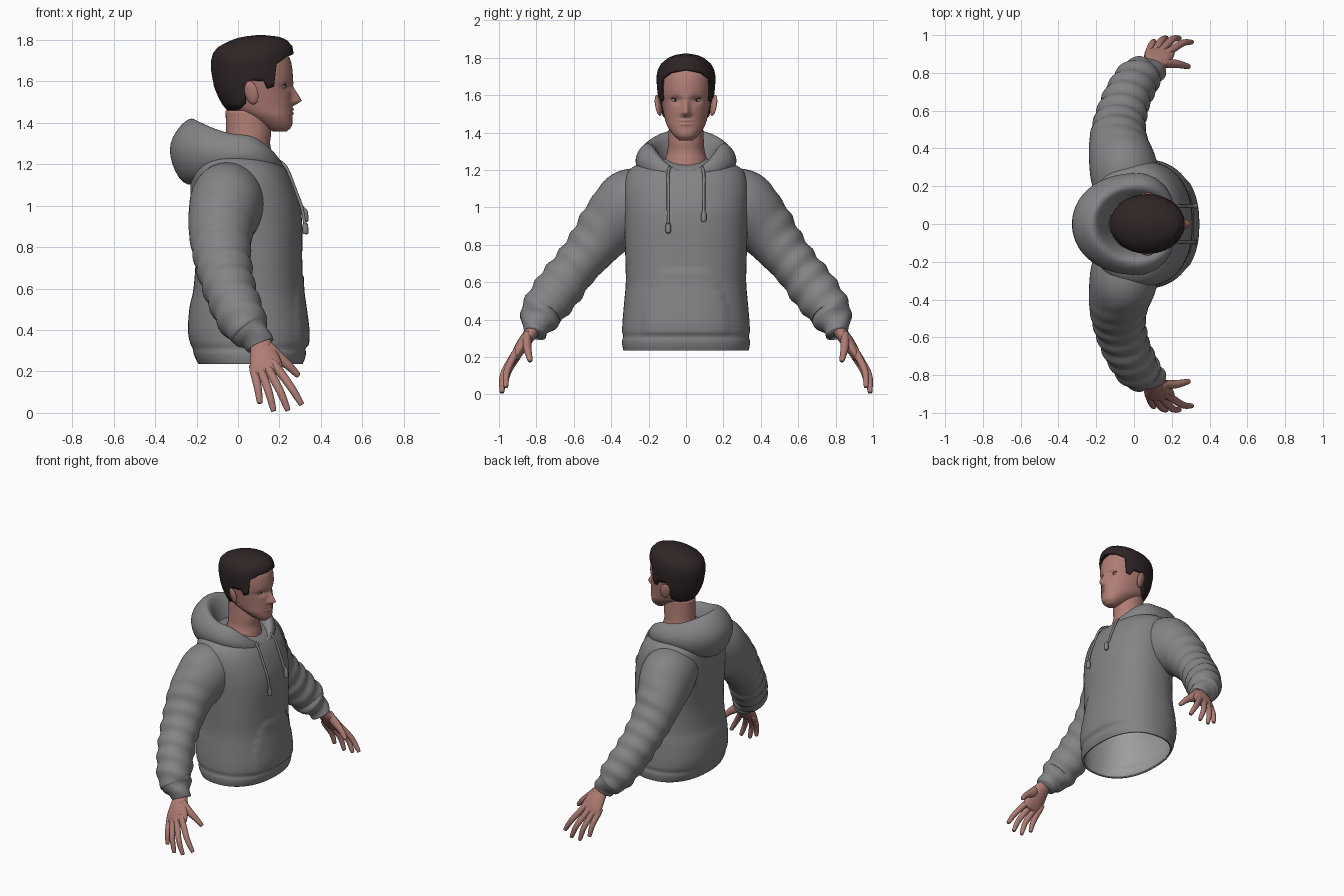
import bpy, bmesh, math
from mathutils import Vector, Matrix, Euler

if "Cube" in bpy.data.objects:
    bpy.data.objects.remove(bpy.data.objects["Cube"])


def material(name, rgb):
    m = bpy.data.materials.new(name)
    m.diffuse_color = (*rgb, 1)
    m.use_nodes = True
    m.node_tree.nodes["Principled BSDF"].inputs["Base Color"].default_value = m.diffuse_color
    return m


GREY = material("grey_fabric", (0.23, 0.228, 0.24))
LINING = material("light_lining", (0.34, 0.34, 0.355))
SKIN = material("skin", (0.43, 0.205, 0.175))
HAIR = material("dark_hair", (0.028, 0.018, 0.018))
WHITE = material("eye_white", (0.5, 0.42, 0.4))


def finish(name, bm, mat):
    bmesh.ops.recalc_face_normals(bm, faces=bm.faces)
    me = bpy.data.meshes.new(name)
    bm.to_mesh(me)
    bm.free()
    me.materials.append(mat)
    for f in me.polygons:
        f.use_smooth = True
    ob = bpy.data.objects.new(name, me)
    bpy.context.collection.objects.link(ob)
    return ob


def skin_rows(bm, rows, wrap=False, caps=(True, True)):
    """Skin a list of closed rings; wrap joins the last ring to the first."""
    vs = [[bm.verts.new(p) for p in r] for r in rows]
    n, m = len(rows), len(rows[0])
    for i in range(n if wrap else n - 1):
        a, b = vs[i], vs[(i + 1) % n]
        for j in range(m):
            k = (j + 1) % m
            bm.faces.new((a[j], a[k], b[k], b[j]))
    if not wrap:
        for cap, ring in zip(caps, (vs[0], vs[-1])):
            if cap:
                bm.faces.new(ring)


def spline(pts, k):
    """Smooth in-between rings through the given ones."""
    out = []
    for i in range(len(pts) - 1):
        a, b, c, d = pts[max(i - 1, 0)], pts[i], pts[i + 1], pts[min(i + 2, len(pts) - 1)]
        for s in range(k):
            t = s / k
            out.append([.5 * (2 * q + (r - p) * t + (2 * p - 5 * q + 4 * r - w) * t * t
                              + (3 * q - p - 3 * r + w) * t ** 3) for p, q, r, w in zip(a, b, c, d)])
    return out + [list(pts[-1])]


def loft_rows(rings, n=32, p=2.0, flat=False, k=5):
    """Rings are (x, y, z, radius along x, radius across)."""
    rings = spline(rings, k)
    c = [Vector(r[:3]) for r in rings]
    rows = []
    for i, r in enumerate(rings):
        t = Vector((0, 0, 1)) if flat else (c[min(i + 1, len(c) - 1)] - c[max(i - 1, 0)]).normalized()
        u = Vector((1, 0, 0))
        u = (u - t * u.dot(t)).normalized()
        v = t.cross(u)
        row = []
        for j in range(n):
            a = 2 * math.pi * j / n
            ca, sa = math.cos(a), math.sin(a)
            row.append(c[i] + u * r[3] * math.copysign(abs(ca) ** (2 / p), ca)
                       + v * r[4] * math.copysign(abs(sa) ** (2 / p), sa))
        rows.append(row)
    return rows


def make(name, rows, mat, **kw):
    bm = bmesh.new()
    skin_rows(bm, rows, **kw)
    return finish(name, bm, mat)


def span(rows):
    return [((a + b) / 2, 0, z, (b - a) / 2, y) for z, a, b, y in rows]


def ball(name, loc, scale, mat, rot=(0, 0, 0)):
    bm = bmesh.new()
    bmesh.ops.create_uvsphere(bm, u_segments=20, v_segments=12, radius=1,
                              matrix=Matrix.LocRotScale(Vector(loc), Euler(rot), Vector(scale)))
    return finish(name, bm, mat)


def table(t, x):
    for a, b in zip(t, t[1:]):
        if x <= b[0]:
            f = max(0, (x - a[0]) / (b[0] - a[0]))
            return [p + (q - p) * f for p, q in zip(a[1:], b[1:])]
    return list(t[-1][1:])


def bump(d, w):
    return math.exp(-(d / w) ** 2)


# Hoodie body: open at the hem, with a lining inside
body = [(.235, -.19, .312, .335), (.28, -.212, .327, .342), (.38, -.24, .338, .34), (.50, -.235, .325, .33),
        (.60, -.215, .312, .322), (.75, -.205, .31, .325), (.90, -.217, .31, .33), (1.0, -.228, .30, .335),
        (1.1, -.23, .27, .335), (1.17, -.225, .235, .32), (1.215, -.2, .19, .285), (1.26, -.15, .10, .20)]
torso = make("hoodie_body", loft_rows(span(body), 80, 2.3, True, 8), GREY, caps=(False, True))
for v in torso.data.vertices:
    x, y, z = v.co.x, abs(v.co.y), v.co.z
    s = .007 * bump(z - .31, .013)  # groove above the hem band
    v.co.x *= 1 - s * 3
    v.co.y *= 1 - s * 3
    if x > .1 and .32 < z < .66 and y < .23 - max(0, z - .45) * .45:  # front pocket
        v.co.x += .008
torso.data.materials.append(LINING)
shell = torso.modifiers.new("shell", 'SOLIDIFY')
shell.thickness, shell.offset, shell.material_offset = .012, -1, 1


def inside_body(p):
    if p.z > 1.25:
        return False
    a, b, w = table(body, p.z)
    return (abs(p.x - (a + b) / 2) / ((b - a) / 2 - .015)) ** 2.3 + (abs(p.y) / (w - .015)) ** 2.3 < 1


# Sleeves, trimmed where they run inside the body
arm = [(-.04, .18, 1.05, .17, .17), (-.055, .29, 1.0, .18, .205), (-.08, .41, .90, .16, .165),
       (-.08, .505, .785, .142, .135), (-.06, .60, .67, .13, .122), (-.03, .68, .565, .122, .127),
       (.02, .765, .45, .115, .115), (.055, .785, .40, .1, .1), (.085, .80, .365, .075, .075),
       (.105, .812, .325, .066, .062)]
for s, name in ((1, "left_sleeve"), (-1, "right_sleeve")):
    rows = loft_rows([(x, s * y, z, a, b) for x, y, z, a, b in arm], 48, k=8)
    for row in rows:
        mid = sum(row, Vector()) / len(row)
        for p in row:  # cloth folds
            y = abs(p.y)
            if y > .42:
                p += (p - mid).normalized() * .006 * min(1, (y - .42) * 6) * math.sin(42 * (y - p.z) + 9 * p.x)
    bm = bmesh.new()
    skin_rows(bm, rows)
    bmesh.ops.recalc_face_normals(bm, faces=bm.faces)
    hidden = [f for f in bm.faces if all(inside_body(v.co) for v in f.verts)]
    bmesh.ops.delete(bm, geom=hidden, context='FACES')
    finish(name, bm, GREY)

# Hood lying around the neck: front, side and back profiles as (radius, z)
front = [(.14, 1.07), (.18, 1.09), (.205, 1.14), (.21, 1.175), (.20, 1.195), (.175, 1.19), (.15, 1.165), (.12, 1.10)]
side = [(.20, 1.17), (.265, 1.205), (.275, 1.26), (.25, 1.315), (.21, 1.35), (.175, 1.335), (.145, 1.28), (.12, 1.18)]
back = [(.19, 1.11), (.29, 1.08), (.365, 1.25), (.335, 1.35), (.25, 1.44), (.205, 1.40), (.155, 1.26), (.11, 1.15)]
rows = []
for i in range(48):
    a = 2 * math.pi * i / 48
    c = math.cos(a)
    row = []
    for p, q in zip(side, front if c > 0 else back):
        r, z = (p[k] + (q[k] - p[k]) * c * c for k in (0, 1))
        row.append((.02 + r * c, r * math.sin(a), z))
    rows.append(row)
hood = make("hood", rows, GREY, wrap=True)
sub = hood.modifiers.new("smooth", 'SUBSURF')
sub.levels = sub.render_levels = 2

# Drawstrings with knotted ends
for s, end in ((-1, .87), (1, .93)):
    y = s * .095
    path = [(.20, y * .9, 1.215), (.235, y, 1.18), (.275, y, 1.08), (.305, y, 1.0), (.322, y, end + .05)]
    make("drawstring", loft_rows([(*q, .008, .008) for q in path] + [
        (.324, y, end + .04, .013, .013), (.326, y, end, .014, .014), (.326, y, end - .008, .006, .006)], 12), GREY)

# Head with sculpted nose, lips and eye sockets
head = make("head", loft_rows(span([
    (1.358, .17, .235, .035), (1.385, .11, .260, .066), (1.43, .03, .262, .098), (1.47, -.05, .262, .112),
    (1.52, -.09, .260, .123), (1.57, -.105, .258, .132), (1.60, -.11, .264, .136), (1.66, -.11, .262, .14),
    (1.72, -.10, .245, .135), (1.77, -.06, .19, .105), (1.79, 0, .12, .06)]), 128, 2.1, True, 7), SKIN)
nose = [(1.478, 0, .02), (1.490, .022, .025), (1.505, .046, .024), (1.515, .043, .021), (1.54, .029, .017),
        (1.575, .008, .016), (1.61, 0, .016)]
for v in head.data.vertices:
    x, y, z = v.co.x, abs(v.co.y), v.co.z
    if x > .15:
        h, w = table(nose, z)
        lips = (bump(z - 1.464, .007) + bump(z - 1.445, .007)) * bump(y, .032)
        v.co.x += (h * bump(y, w) + .008 * lips - .004 * bump(z - 1.4545, .004) * bump(y, .038)
                   - .016 * bump(y - .056, .028) * bump(z - 1.574, .02))
make("neck", loft_rows(span([
    (1.10, -.09, .16, .14), (1.20, -.08, .17, .13), (1.25, -.07, .165, .115), (1.30, -.06, .155, .1),
    (1.36, -.058, .16, .095), (1.46, -.06, .15, .09)]), 40, 2, True), SKIN)
for s in (1, -1):
    ball("ear", (.065, s * .148, 1.545), (.034, .014, .058), SKIN, (-s * .22, -.15, s * .35))
    ball("eye", (.207, s * .057, 1.574), (.024, .024, .012), WHITE)
    ball("iris", (.225, s * .056, 1.575), (.008, .009, .009), HAIR)
    ball("eyelash", (.219, s * .058, 1.585), (.014, .025, .004), HAIR)

# Short hair shell with a hairline given by angle from the front
shape = [(1.45, -.045, .255, .122), (1.50, -.085, .265, .135), (1.57, -.115, .270, .148), (1.65, -.13, .272, .156),
         (1.70, -.13, .272, .158), (1.74, -.12, .268, .15), (1.77, -.09, .262, .132), (1.80, -.03, .235, .095),
         (1.815, .02, .20, .06), (1.823, .09, .13, .01)]
line = [(0, 1.735), (35, 1.72), (55, 1.685), (60, 1.575), (70, 1.565), (75, 1.60), (95, 1.605), (100, 1.57),
        (110, 1.49), (125, 1.465), (180, 1.455)]
rows = []
for i in range(21):
    row = []
    for j in range(72):
        d = j * 5
        low = table(line, min(d, 360 - d))[0]
        z = low + (1.823 - low) * (1 - (1 - i / 20) ** 1.8)
        x0, x1, yh = table(shape, z)
        a = math.radians(d)
        row.append(((x0 + x1) / 2 + (x1 - x0) / 2 * math.cos(a), yh * math.sin(a), z))
    rows.append(row)
hair = make("hair", rows, HAIR, caps=(False, True))
shell = hair.modifiers.new("shell", 'SOLIDIFY')
shell.thickness, shell.offset = .02, -1

# Hands: palm, four fingers and thumb
fingers = [((.078, .905, .20), (.095, .95, .125), (.105, .967, .055)),
           ((.115, .92, .195), (.147, .972, .105), (.17, .984, .018)),
           ((.153, .925, .20), (.203, .977, .105), (.238, .984, .02)),
           ((.19, .915, .215), (.255, .957, .125), (.303, .963, .048))]
digits = []
for a, b, c in fingers:
    start = Vector(a) * 1.4 - Vector(b) * .4
    digits.append([(*start, .018, .016), (*a, .021, .02), (*b, .019, .018), (*c, .014, .013)])
digits.append([(.14, .85, .32, .03, .022), (.19, .85, .27, .03, .024), (.24, .845, .232, .022, .02),
               (.286, .834, .185, .015, .014)])
palm = [(.10, .80, .39, .05, .038), (.11, .825, .335, .052, .036), (.125, .865, .28, .068, .034),
        (.136, .90, .225, .078, .029), (.138, .917, .192, .07, .02), (.14, .923, .18, .05, .01)]
for s, name in ((1, "left_hand"), (-1, "right_hand")):
    bm = bmesh.new()
    for pts in [palm] + digits:
        e, f = Vector(pts[-1][:3]), Vector(pts[-2][:3])
        r = pts[-1][3]
        tip = [] if pts is palm else [(*(e + (e - f).normalized() * r * .7), r * .45, r * .45)]
        skin_rows(bm, loft_rows([(x, s * y, z, a, b) for x, y, z, a, b in pts + tip], 20))
    finish(name, bm, SKIN)
